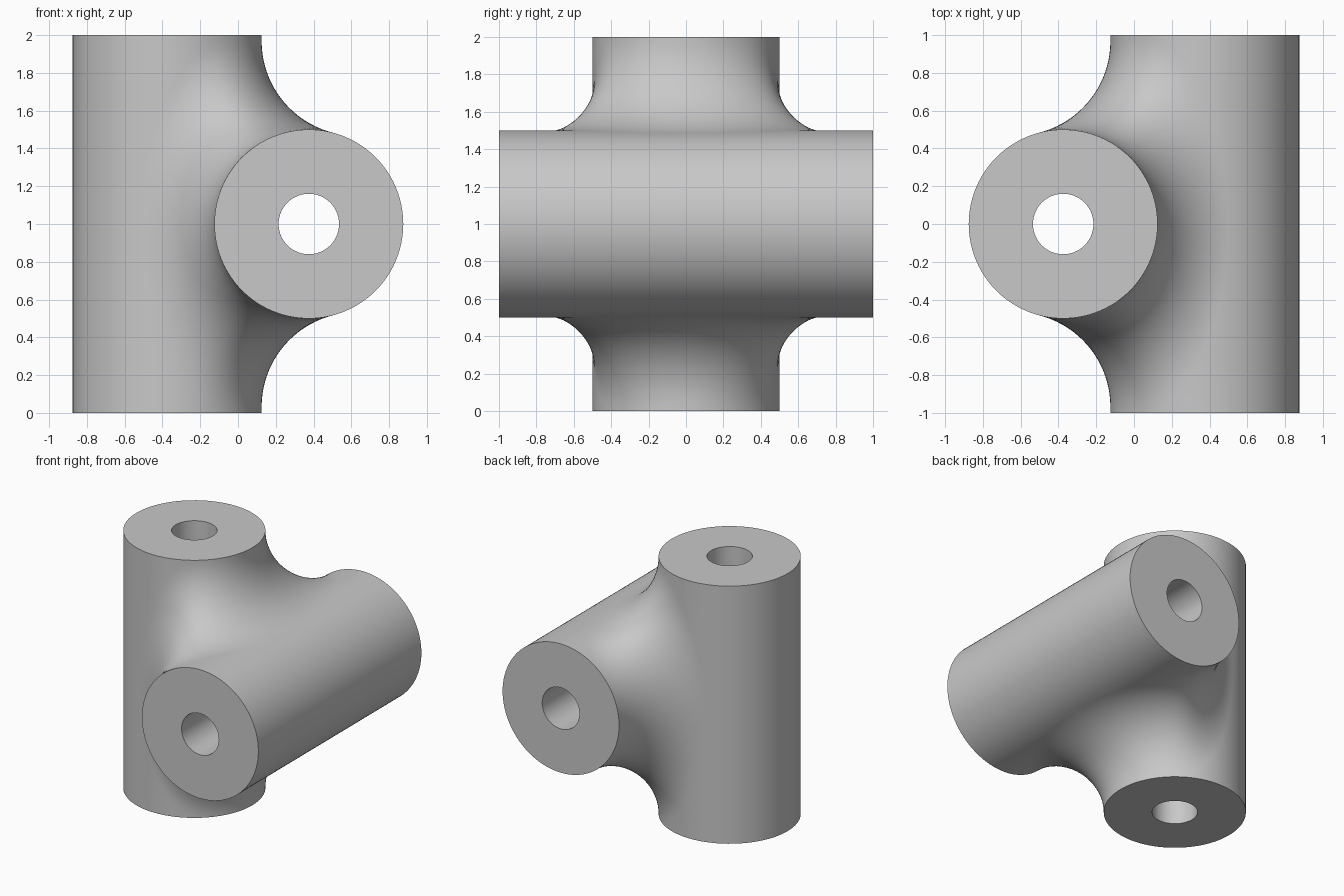
import bpy, bmesh
from math import sin, cos, acos, sqrt, pi
from mathutils import Vector

OFFSET = 0.375   # distance of each pipe axis from the middle
R = 0.5          # pipe radius, also the fillet radius
BORE = 0.16      # bore radius
REACH = 2 * R - OFFSET
STEPS, BACK, ARC = 48, 20, 20

cube = bpy.data.objects.get("Cube")
if cube:
    bpy.data.objects.remove(cube, do_unlink=True)

steel = bpy.data.materials.new("plain_grey")
grey = (0.58, 0.58, 0.58, 1)
steel.diffuse_color = grey
steel.use_nodes = True
steel.node_tree.nodes["Principled BSDF"].inputs["Base Color"].default_value = grey

bm = bmesh.new()


def skin(rows):
    """Quads between neighbouring rows of points."""
    grid = [[bm.verts.new(p) for p in row] for row in rows]
    for a, b in zip(grid, grid[1:]):
        for i in range(len(a) - 1):
            bm.faces.new((a[i], a[i + 1], b[i + 1], b[i]))


def upright(p):
    return Vector(p)


def lying(p):
    """Half turn that carries the upright pipe onto the lying pipe."""
    return Vector((-p[0], p[2], p[1]))


# Path of a ball rolling along both pipes, for one quarter of the model
path = []
for i in range(STEPS + 1):
    x = -REACH * cos(pi * i / STEPS)
    y = sqrt(max(0, 4 * R * R - (x + OFFSET) ** 2))
    z = sqrt(max(0, 4 * R * R - (x - OFFSET) ** 2))
    path.append(Vector((x, y, z)))

# Pipe columns: the front ones start at the fillet edge, the back ones at mid height
columns = [(acos(max(-1, min(1, (c.x + OFFSET) / (2 * R)))), c.z) for c in path]
widest = columns[0][0]
columns = [(pi + (widest - pi) * i / BACK, 0) for i in range(BACK)] + columns

# Both pipes: outer wall, end ring and bore
for place in (upright, lying):
    def ring_point(radius, angle, height):
        return place((radius * cos(angle) - OFFSET, radius * sin(angle), height))
    skin([[ring_point(R, a, h), ring_point(R, a, 1)] for a, h in columns])
    skin([[ring_point(R, a, 1), ring_point(BORE, a, 1)] for a, h in columns])
    skin([[ring_point(BORE, a, 1), ring_point(BORE, a, 0)] for a, h in columns])

# Fillet: arcs of the rolling ball between its two contact points
arcs = []
for c in path:
    to_upright = (Vector((-OFFSET, 0, c.z)) - c).normalized()
    to_lying = (Vector((OFFSET, c.y, 0)) - c).normalized()
    spread = to_upright.angle(to_lying)
    arcs.append([c + R * (to_upright * sin(spread * (1 - k / ARC))
                          + to_lying * sin(spread * k / ARC)) / sin(spread)
                 for k in range(ARC + 1)])
skin(arcs)

# Mirror the quarter front to back and top to bottom, then weld
for axis in (1, 2):
    copy = bmesh.ops.duplicate(bm, geom=bm.verts[:] + bm.edges[:] + bm.faces[:])["geom"]
    for v in copy:
        if isinstance(v, bmesh.types.BMVert):
            v.co[axis] *= -1
    faces = [f for f in copy if isinstance(f, bmesh.types.BMFace)]
    bmesh.ops.reverse_faces(bm, faces=faces)
bmesh.ops.remove_doubles(bm, verts=bm.verts[:], dist=0.00005)
bmesh.ops.recalc_face_normals(bm, faces=bm.faces[:])

mesh = bpy.data.meshes.new("crossed_pipes")
bm.to_mesh(mesh)
bm.free()
mesh.materials.append(steel)
pipes = bpy.data.objects.new("crossed_pipes", mesh)
pipes.location.z = 1
bpy.context.collection.objects.link(pipes)

bpy.ops.object.select_all(action="DESELECT")
pipes.select_set(True)
bpy.context.view_layer.objects.active = pipes
bpy.ops.object.shade_smooth_by_angle(angle=pi / 6)
